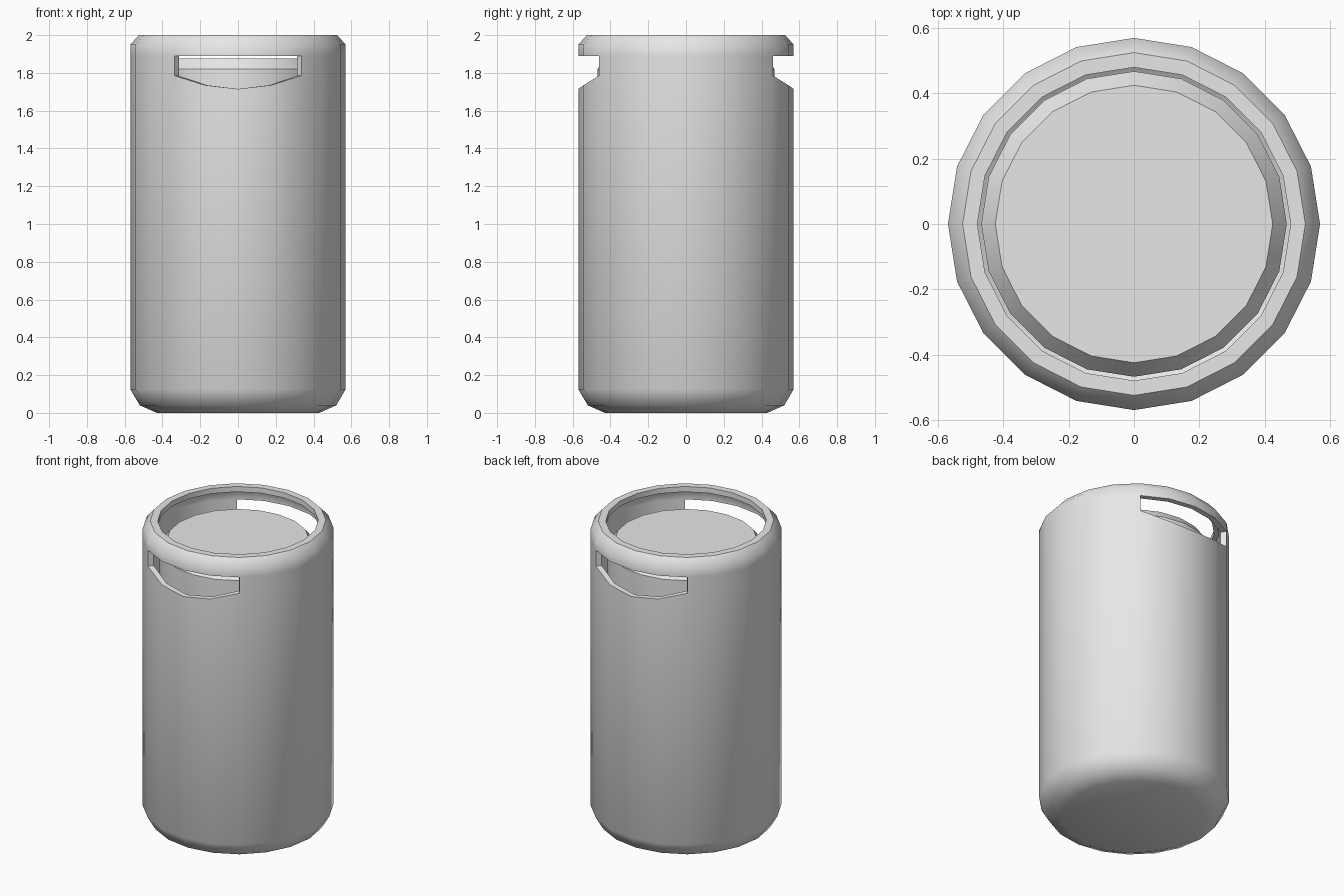
import bpy, bmesh
from math import sin, cos, pi, radians

SIDES = 20
cube = bpy.data.objects.get("Cube")
if cube:
    bpy.data.objects.remove(cube)

grey = bpy.data.materials.new("plain grey")
grey.use_nodes = True
grey.diffuse_color = (0.8, 0.8, 0.8, 1)
grey.node_tree.nodes["Principled BSDF"].inputs["Base Color"].default_value = (0.8, 0.8, 0.8, 1)

# Height of the curved window sill, by steps from the window's middle
SILL = {0: 1.715, 1: 1.735, 2: 1.785}


def steps_from_window(i):
    """Steps from the nearest of the front and back window centres."""
    half = SIDES // 2
    d = (i - SIDES // 4) % half
    return min(d, half - d)


def lathe(name, profile, cap_top, sill_ring=None):
    """Revolve (radius, height) points; open windows above the sill ring."""
    bm = bmesh.new()
    rings = []
    for k, (r, z) in enumerate(profile):
        ring = []
        for i in range(SIDES):
            a = 2 * pi * i / SIDES
            h = SILL.get(steps_from_window(i), z) if k == sill_ring else z
            ring.append(bm.verts.new((r * cos(a), r * sin(a), h)))
        rings.append(ring)
    for k in range(len(rings) - 1):
        for i in range(SIDES):
            j = (i + 1) % SIDES
            in_window = max(steps_from_window(i), steps_from_window(j)) <= 2
            if k == sill_ring and in_window:
                continue
            bm.faces.new((rings[k][i], rings[k][j], rings[k + 1][j], rings[k + 1][i]))
    bm.faces.new(rings[0][::-1])
    if cap_top:
        bm.faces.new(rings[-1])
    mesh = bpy.data.meshes.new(name)
    bm.to_mesh(mesh)
    bm.free()
    mesh.materials.append(grey)
    obj = bpy.data.objects.new(name, mesh)
    bpy.context.collection.objects.link(obj)
    return obj


def activate(obj):
    bpy.ops.object.select_all(action="DESELECT")
    obj.select_set(True)
    bpy.context.view_layer.objects.active = obj


# Outer shell with rounded foot, two windows and an inward rim
shell = lathe("outer_shell", [
    (0.43, 0), (0.52, 0.04), (0.57, 0.125), (0.57, 1.785),
    (0.57, 1.89), (0.57, 1.95), (0.525, 2), (0.48, 2)], False, sill_ring=3)
activate(shell)
wall = shell.modifiers.new("wall", "SOLIDIFY")
wall.thickness = 0.035
wall.offset = -1
wall.use_even_offset = True
bpy.ops.object.modifier_apply(modifier=wall.name)
bpy.ops.object.shade_smooth_by_angle(angle=radians(45))

# Solid inner core with a bevelled top
core = lathe("inner_core", [
    (0.41, 0.06), (0.468, 0.15), (0.468, 1.82), (0.425, 1.877)], True)
activate(core)
bpy.ops.object.shade_smooth_by_angle(angle=radians(35))
